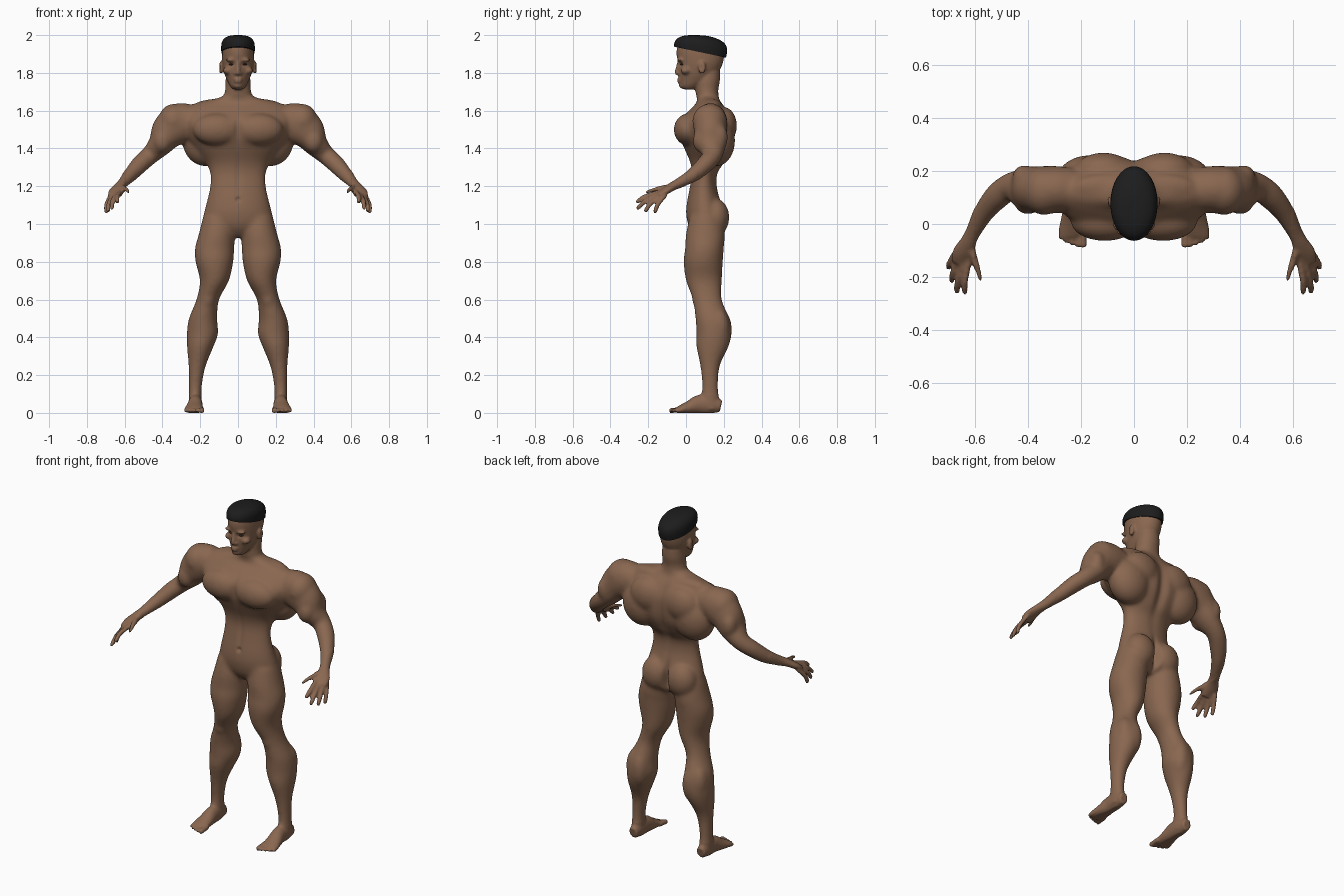
import bpy
import bmesh
from math import sin, cos, pi, exp
from mathutils import Vector, Matrix

cube = bpy.data.objects.get("Cube")
if cube:
    bpy.data.objects.remove(cube, do_unlink=True)


def material(name, colour):
    mat = bpy.data.materials.new(name)
    mat.use_nodes = True
    mat.diffuse_color = (*colour, 1)
    shader = mat.node_tree.nodes["Principled BSDF"]
    shader.inputs["Base Color"].default_value = (*colour, 1)
    shader.inputs["Roughness"].default_value = 0.7
    return mat


skin = material("brown skin", (0.25, 0.135, 0.08))
hair_black = material("black hair", (0.012, 0.012, 0.012))
eye_dark = material("dark eye", (0.05, 0.03, 0.02))


def spline(points, steps=5):
    """Catmull-Rom interpolation of tuples of any length."""
    pts = [points[0], *points, points[-1]]
    out = []
    for a, b, c, d in zip(pts, pts[1:], pts[2:], pts[3:]):
        for k in range(steps):
            t = k / steps
            out.append([0.5 * (2 * q + (r - p) * t + (2 * p - 5 * q + 4 * r - s) * t * t
                               + (3 * q - p - 3 * r + s) * t ** 3)
                        for p, q, r, s in zip(a, b, c, d)])
    out.append(list(points[-1]))
    return out


def loft(bm, rings):
    """Skin a stack of closed rings and cap both ends."""
    loops = [[bm.verts.new(p) for p in ring] for ring in rings]
    for low, high in zip(loops, loops[1:]):
        for i in range(len(low)):
            j = (i + 1) % len(low)
            bm.faces.new((low[i], low[j], high[j], high[i]))
    bm.faces.new(loops[0][::-1])
    bm.faces.new(loops[-1])


def oval(centre, side, up, sides=32):
    return [centre + side * cos(2 * pi * i / sides) + up * sin(2 * pi * i / sides)
            for i in range(sides)]


def column(bm, sections):
    """Upright form: sections are (z, centre x, half width, front y, back y)."""
    loft(bm, [oval(Vector((x, (f + b) / 2, z)), Vector((w, 0, 0)), Vector((0, (b - f) / 2, 0)))
              for z, x, w, f, b in spline(sections)])


def tube(bm, path):
    """Limb along a path of (x, y, z, half width, half height)."""
    pts = spline(path)
    rings = []
    for i, (x, y, z, w, h) in enumerate(pts):
        tangent = Vector(pts[min(i + 1, len(pts) - 1)][:3]) - Vector(pts[max(i - 1, 0)][:3])
        side = tangent.cross(Vector((0, 0, 1))).normalized()
        up = side.cross(tangent).normalized()
        rings.append(oval(Vector((x, y, z)), side * w, up * h, 20))
    loft(bm, rings)


def ball(bm, centre, radii):
    bmesh.ops.create_uvsphere(bm, u_segments=24, v_segments=16, radius=1,
                              matrix=Matrix.Translation(centre) @ Matrix.Diagonal((*radii, 1)))


def mirror(bm):
    copy = bmesh.ops.duplicate(bm, geom=bm.verts[:] + bm.edges[:] + bm.faces[:])
    for v in copy["geom"]:
        if isinstance(v, bmesh.types.BMVert):
            v.co.x *= -1


def finish(bm, name, mat):
    bmesh.ops.recalc_face_normals(bm, faces=bm.faces)
    mesh = bpy.data.meshes.new(name)
    bm.to_mesh(mesh)
    bm.free()
    mesh.materials.append(mat)
    mesh.shade_smooth()
    obj = bpy.data.objects.new(name, mesh)
    bpy.context.collection.objects.link(obj)
    return obj


body = bmesh.new()

# Leg
column(body, [(1.04, .105, .08, .02, .19), (.95, .112, .095, 0, .205), (.87, .124, .104, -.005, .2),
              (.8, .125, .1, -.013, .195), (.7, .125, .077, 0, .19), (.6, .16, .06, .035, .19),
              (.5, .185, .075, .05, .23), (.42, .188, .083, .055, .24), (.35, .2, .07, .055, .225),
              (.25, .216, .046, .075, .18), (.15, .225, .035, .085, .17),
              (.07, .227, .034, .08, .175), (.02, .227, .034, .09, .175)])

# Foot and toes
tube(body, [(.226, .185, .035, .026, .032), (.226, .13, .045, .036, .05), (.226, .07, .045, .038, .05),
            (.23, .02, .03, .045, .036), (.235, -.03, .018, .05, .022), (.235, -.05, .014, .044, .015)])
for i in range(5):
    x, tip, r = .192 + .021 * i, -.082 + .002 * i * i, .010 if i else .014
    tube(body, [(x, -.02, .018, r, r), (x, tip + .02, .014, r, r), (x, tip, .012, r, r),
                (x, tip - .008, .011, r / 2, r / 2)])

# Arm and palm
tube(body, [(.22, .13, 1.545, .08, .08), (.30, .13, 1.535, .09, .108), (.365, .13, 1.49, .088, .098),
            (.413, .135, 1.42, .08, .066), (.465, .14, 1.365, .054, .05), (.515, .105, 1.32, .05, .047),
            (.565, .045, 1.265, .04, .04), (.605, -.03, 1.22, .03, .028), (.625, -.07, 1.2, .032, .023),
            (.643, -.11, 1.175, .042, .02), (.652, -.148, 1.15, .038, .015)])

# Thumb, then four fingers: knuckle and tip
tube(body, [(.615, -.09, 1.195, .016, .016), (.593, -.155, 1.185, .014, .014),
            (.58, -.205, 1.17, .012, .012), (.576, -.222, 1.164, .006, .006)])
for knuckle, tip in [((.624, -.155, 1.162), (.64, -.265, 1.115)), ((.645, -.155, 1.15), (.67, -.262, 1.08)),
                     ((.663, -.14, 1.142), (.69, -.22, 1.065)), ((.677, -.118, 1.138), (.70, -.168, 1.06))]:
    a, b = Vector(knuckle), Vector(tip)
    bend = a.lerp(b, .5) + Vector((.006, -.004, .008))
    tube(body, [(*a.lerp(b, -.25), .012, .012), (*bend, .0125, .0125),
                (*a.lerp(b, .92), .011, .011), (*b, .006, .006)])

# Muscle masses: centre and radii
for centre, radii in [
        ((.11, .01, 1.5), (.13, .075, .085)),       # chest
        ((.17, .16, 1.44), (.125, .1, .135)),       # side of back
        ((.115, .2, 1.52), (.11, .07, .1)),         # shoulder blade
        ((.10, .14, 1.63), (.13, .05, .033)),       # neck slope
        ((.34, .125, 1.545), (.082, .092, .092)),   # shoulder
        ((.4, .085, 1.44), (.052, .05, .065)),      # front upper arm
        ((.415, .175, 1.46), (.045, .048, .07)),    # back upper arm
        ((.085, .155, 1.035), (.088, .075, .1)),    # seat
        ((.17, .18, .44), (.052, .064, .11)),       # inner calf
        ((.215, .175, .45), (.05, .055, .1)),       # outer calf
        ((.16, .06, .6), (.035, .028, .04)),        # kneecap
        ((.055, .0, 1.812), (.024, .028, .02)),     # cheekbone
        ((.033, -.03, 1.868), (.032, .016, .01)),   # brow ridge
        ((.012, -.04, 1.797), (.01, .012, .009)),   # nostril
        ((.091, .085, 1.828), (.011, .02, .034))]:  # ear
    ball(body, centre, radii)
mirror(body)

# Torso and neck
column(body, [(z, 0, w, f, b) for z, w, f, b in [
    (.93, .05, .06, .15), (.96, .12, .03, .19), (1, .185, .01, .2), (1.06, .18, 0, .205),
    (1.12, .165, .005, .185), (1.2, .148, .02, .165), (1.27, .148, .03, .17), (1.33, .175, .02, .21),
    (1.4, .235, -.01, .245), (1.47, .28, -.04, .255), (1.54, .3, -.04, .25), (1.6, .29, .015, .22),
    (1.635, .24, .05, .195), (1.655, .16, .06, .18), (1.675, .085, .055, .175),
    (1.71, .068, .05, .172), (1.76, .066, .05, .18), (1.81, .06, .07, .18)]])

# Head, nose, lips and chin
column(body, [(z, 0, w, f, b) for z, w, f, b in [
    (1.713, .026, -.015, .05), (1.73, .042, -.032, .08), (1.76, .058, -.036, .13), (1.8, .073, -.04, .17),
    (1.85, .083, -.042, .195), (1.9, .084, -.05, .203), (1.94, .08, -.045, .198),
    (1.965, .066, -.025, .16), (1.985, .03, .02, .1)]])
tube(body, [(0, -.037, 1.86, .009, .009), (0, -.043, 1.83, .01, .011),
            (0, -.048, 1.803, .012, .013), (0, -.045, 1.792, .008, .008)])
ball(body, (0, -.035, 1.767), (.024, .014, .0065))
ball(body, (0, -.034, 1.753), (.021, .014, .0065))
ball(body, (0, -.018, 1.733), (.026, .02, .016))

# Fuse everything into one skin
rough = finish(body, "rough_body", skin)
remesh = rough.modifiers.new("Fuse", "REMESH")
remesh.mode = "VOXEL"
remesh.voxel_size = .007
depsgraph = bpy.context.evaluated_depsgraph_get()
fused = bpy.data.meshes.new_from_object(rough.evaluated_get(depsgraph))
bpy.data.objects.remove(rough, do_unlink=True)
fused.materials.clear()
body = bmesh.new()
body.from_mesh(fused)
bpy.data.meshes.remove(fused)


def relax(verts, times):
    for _ in range(times):
        bmesh.ops.smooth_vert(body, verts=verts, factor=.5,
                              use_axis_x=True, use_axis_y=True, use_axis_z=True)


# Soften the large masses more than the face, hands and feet
relax(body.verts[:], 2)
relax([v for v in body.verts if .1 < v.co.z < 1.68 and abs(v.co.x) < .6], 15)

# Pressed-in details: centre, reach and push
dents = [((0, .24, 1.4), (.03, .07, .22), (0, -.02, 0)),            # spine
         ((0, .2, 1.02), (.016, .07, .08), (0, -.04, 0)),           # seat cleft
         ((0, -.05, 1.5), (.018, .05, .09), (0, .012, 0)),          # breastbone
         ((0, .02, 1.24), (.014, .04, .11), (0, .006, 0)),          # belly line
         ((0, .005, 1.13), (.011, .03, .011), (0, .012, 0)),        # navel
         ((.034, -.04, 1.845), (.017, .025, .012), (0, .011, 0)),   # eye socket
         ((.105, .08, 1.83), (.012, .01, .018), (-.006, 0, 0))]     # ear hollow
for v in body.verts:
    for centre, reach, push in dents:
        p = (abs(v.co.x), v.co.y, v.co.z)
        d = sum(((a - b) / r) ** 2 for a, b, r in zip(p, centre, reach))
        if d < 6:
            sign = 1 if v.co.x > 0 else -1
            v.co += Vector((push[0] * sign, push[1], push[2])) * exp(-d)
    v.co.z = max(v.co.z, 0)
finish(body, "body", skin)

# Short flat-topped hair with a rim that drops toward the back
hair = bmesh.new()
column(hair, [(z, 0, w, f, b) for z, w, f, b in [
    (1.85, .084, -.05, .2), (1.89, .087, -.058, .214), (1.93, .089, -.063, .217), (1.96, .086, -.061, .2),
    (1.983, .072, -.045, .16), (1.996, .046, -.015, .11), (2.0, .015, .02, .06)]])
bmesh.ops.bisect_plane(hair, geom=hair.verts[:] + hair.edges[:] + hair.faces[:], clear_inner=True,
                       plane_co=(0, -.06, 1.938), plane_no=(0, .058, .275))
bmesh.ops.holes_fill(hair, edges=[e for e in hair.edges if e.is_boundary])
hair_obj = finish(hair, "hair", hair_black)
bpy.context.view_layer.objects.active = hair_obj
hair_obj.select_set(True)
bpy.ops.object.shade_smooth_by_angle(angle=pi / 4)

# Eyes
eyes = bmesh.new()
ball(eyes, (.034, -.018, 1.845), (.014, .013, .005))
mirror(eyes)
finish(eyes, "eyes", eye_dark)
